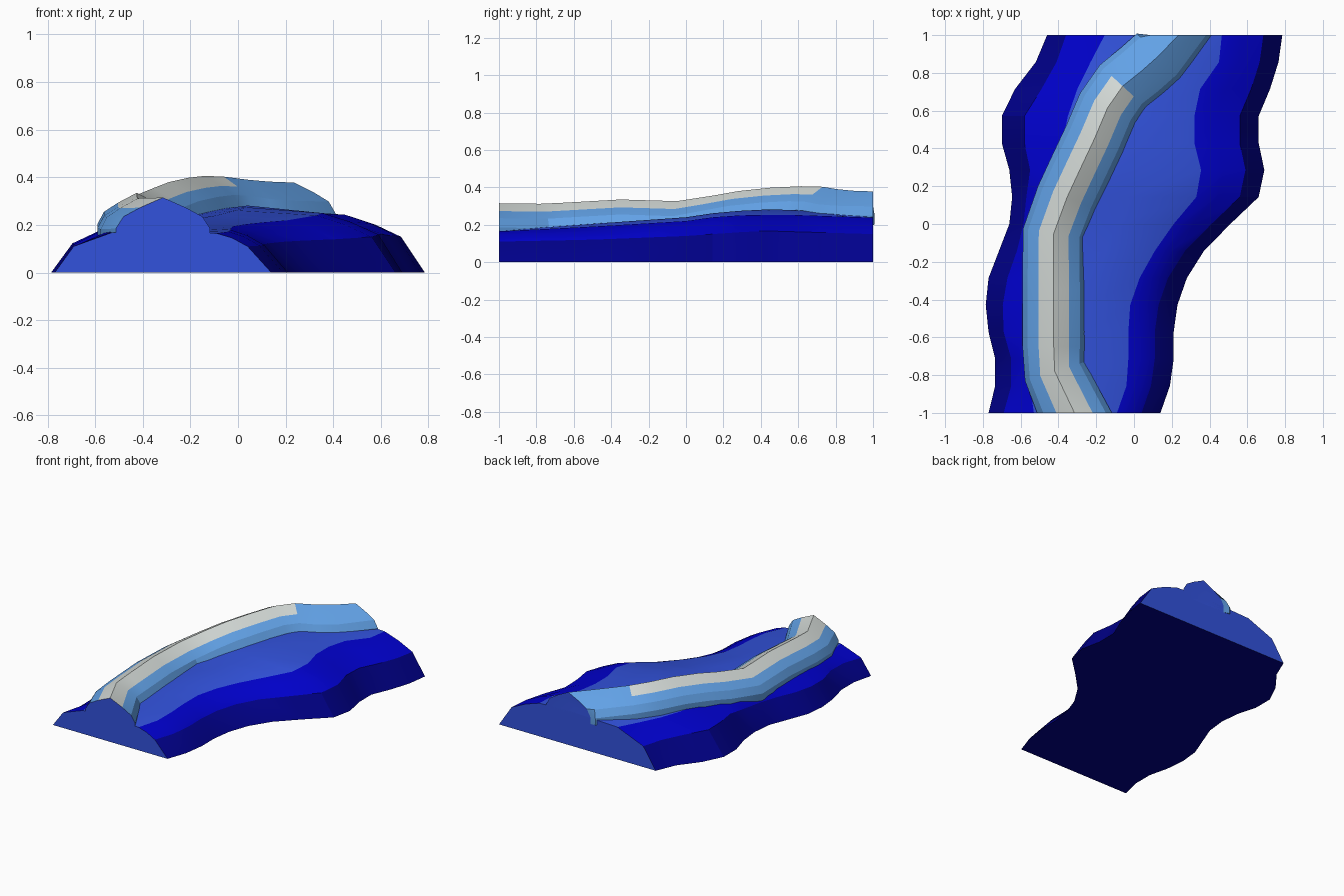
import bpy, math
from mathutils import Vector

if "Cube" in bpy.data.objects:
    bpy.data.objects.remove(bpy.data.objects["Cube"])


def material(name, rgb):
    lin = [(c / 255 / 12.92) if c < 11 else ((c / 255 + 0.055) / 1.055) ** 2.4 for c in rgb]
    m = bpy.data.materials.new(name)
    m.diffuse_color = (*lin, 1)
    m.use_nodes = True
    m.node_tree.nodes["Principled BSDF"].inputs["Base Color"].default_value = m.diffuse_color
    return m


NAVY, BLUE, ROYAL, SKY, GREY = range(5)
MATS = [material("navy", (0, 0, 139)), material("deep blue", (0, 0, 205)),
        material("royal blue", (50, 82, 220)), material("sky blue", (100, 165, 235)),
        material("pale grey", (212, 218, 215))]


def interp(keys, y):
    """Piecewise linear lookup in (y, value) pairs."""
    for (a, va), (b, vb) in zip(keys, keys[1:]):
        if y <= b:
            return va + (vb - va) * (y - a) / (b - a)
    return keys[-1][1]


def loft(name, rows, colour):
    """Skin closed cross-sections; colour(row, band) picks the material, caps are royal blue."""
    n = len(rows[0])
    verts = [p for r in rows for p in r]
    faces, mats = [], []
    for i in range(len(rows) - 1):
        for j in range(n):
            k = (j + 1) % n
            faces.append((i * n + j, i * n + k, (i + 1) * n + k, (i + 1) * n + j))
            mats.append(colour(i, j))
    last = (len(rows) - 1) * n
    faces += [tuple(reversed(range(n))), tuple(last + j for j in range(n))]
    mats += [ROYAL, ROYAL]
    me = bpy.data.meshes.new(name)
    me.from_pydata(verts, [], faces)
    for m in MATS:
        me.materials.append(m)
    me.polygons.foreach_set("material_index", mats)
    ob = bpy.data.objects.new(name, me)
    bpy.context.collection.objects.link(ob)
    bpy.ops.object.select_all(action='DESELECT')
    ob.select_set(True)
    bpy.context.view_layer.objects.active = ob
    bpy.ops.object.mode_set(mode='EDIT')
    bpy.ops.mesh.select_all(action='SELECT')
    bpy.ops.mesh.normals_make_consistent(inside=False)
    bpy.ops.object.mode_set(mode='OBJECT')
    bpy.ops.object.shade_smooth_by_angle(angle=math.radians(22))
    return ob


# Terrain base: contour lines, front to back
out_l = [-.77, -.735, -.735, -.77, -.785, -.77, -.715, -.66, -.645, -.66, -.70, -.70, -.63, -.52, -.46]
navy_l = [-.69, -.65, -.65, -.69, -.695, -.67, -.62, -.585, -.57, -.55, -.58, -.58, -.49, -.41, -.36]
blue_l = [-.53, -.55, -.56, -.57, -.57, -.56, -.55, -.54, -.51, -.45, -.38, -.35, -.30, -.23, -.155]
blue_r = [-.09, -.04, -.03, -.03, -.02, .03, .11, .21, .33, .355, .32, .32, .35, .45, .465]
out_r = [.14, .19, .21, .21, .23, .28, .37, .51, .66, .69, .66, .66, .72, .765, .785]
z_navy = [(-1, .11), (-.5, .12), (0, .14), (.4, .168), (1, .15)]
z_blue = [(-1, .165), (-.5, .19), (0, .22), (.2, .248), (.5, .255), (1, .238)]
z_left = [(-1, .168), (-.5, .18), (0, .19), (.4, .23), (1, .232)]
z_mid = [(-1, .168), (-.5, .205), (0, .24), (.2, .27), (.5, .285), (1, .246)]

rows = []
for i in range(15):
    y = -1 + i / 7
    zn, zb, zl, zm = (interp(k, y) for k in (z_navy, z_blue, z_left, z_mid))
    nr = out_r[i] - .1
    mid = blue_l[i] * .4 + blue_r[i] * .6
    rows.append([(out_l[i], y, 0), (navy_l[i], y, zn), (blue_l[i], y, zl), (mid, y, zm),
                 (blue_r[i], y, zb), ((nr + blue_r[i]) / 2, y, (zn + zb) / 2 + .008),
                 (nr, y, zn), (out_r[i], y, 0)])
BANDS = [NAVY, BLUE, ROYAL, ROYAL, BLUE, BLUE, NAVY, NAVY]
loft("terrain_base", rows, lambda i, j: BANDS[j])

# Winding ridge: crest path and a cross-section swept square to it
path = [Vector(p) for p in [
    (-.315, -1, .315), (-.42, -.78, .312), (-.425, -.65, .318), (-.425, -.35, .335),
    (-.425, -.05, .326), (-.355, .14, .355), (-.29, .28, .38), (-.21, .45, .398),
    (-.14, .615, .406), (-.06, .73, .403), (.04, .81, .39), (.13, .89, .382), (.235, 1, .378)]]
half = [(-.165, -.18), (-.165, -.13), (-.138, -.08), (-.08, -.042), (0, 0)]
section = half + [(-a, b) for a, b in reversed(half[:-1])]
rows = []
for i, p in enumerate(path):
    t = path[min(i + 1, len(path) - 1)] - path[max(i - 1, 0)]
    side = Vector((t.y, -t.x, 0)).normalized()
    if i in (0, len(path) - 1):                 # ends are cut flat
        side = Vector((1.2 if i == 0 else 1.06, 0, 0))
    rows.append([p + side * a + Vector((0, 0, b)) for a, b in section])
loft("ridge", rows, lambda i, j: GREY if j in (3, 4) and i < 9 else SKY)
